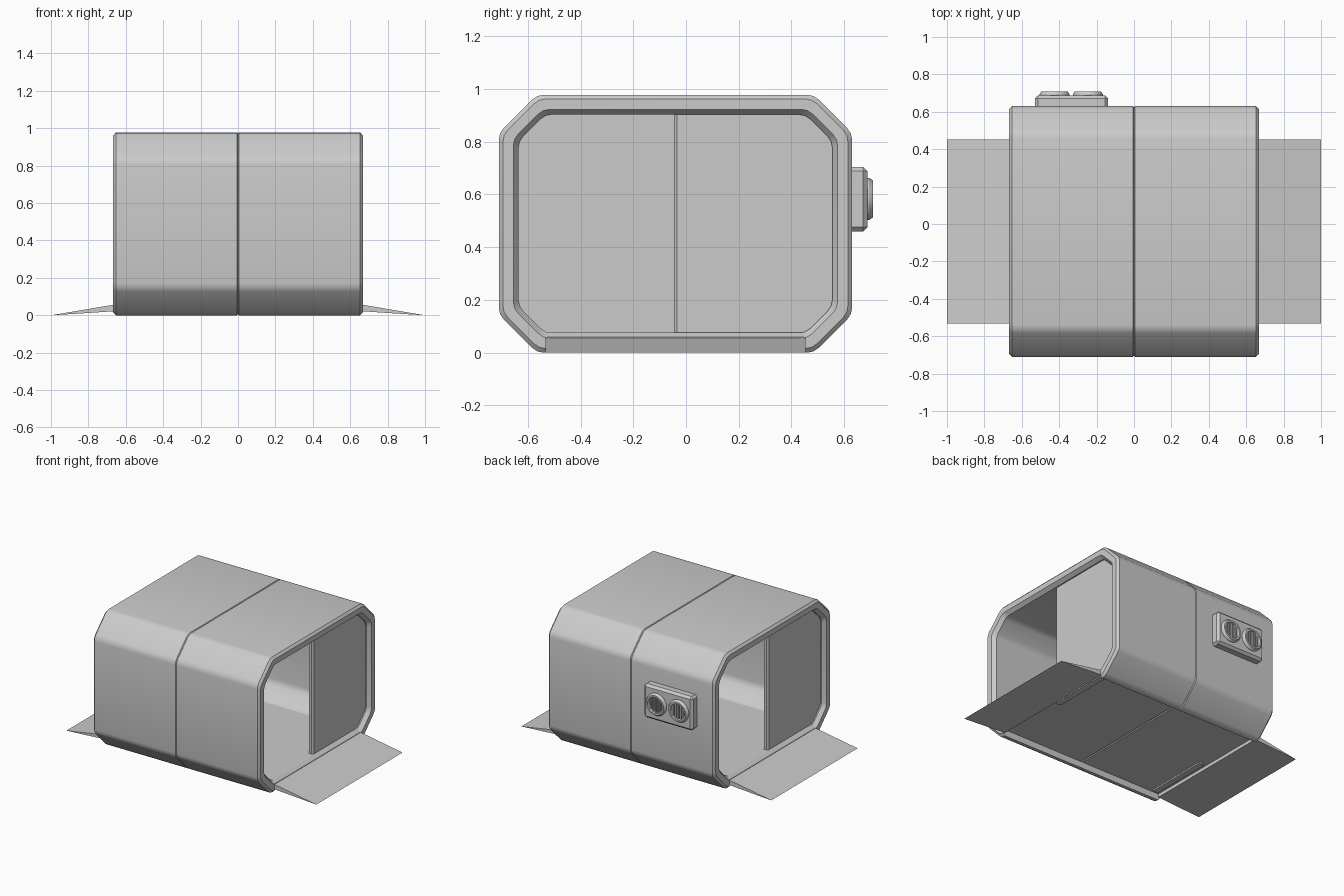
import bpy, bmesh, math
from mathutils import Vector

if "Cube" in bpy.data.objects:
    bpy.data.objects.remove(bpy.data.objects["Cube"])

CY, HW, H = -0.04, 0.67, 0.978      # tunnel centre, half width, height
Y0, Y1 = -0.533, 0.453              # floor edges


def finish(name, bm, angle=28):
    bmesh.ops.recalc_face_normals(bm, faces=bm.faces)
    me = bpy.data.meshes.new(name)
    bm.to_mesh(me)
    bm.free()
    ob = bpy.data.objects.new(name, me)
    bpy.context.collection.objects.link(ob)
    bpy.ops.object.select_all(action='DESELECT')
    ob.select_set(True)
    bpy.context.view_layer.objects.active = ob
    bpy.ops.object.shade_smooth_by_angle(angle=math.radians(angle))
    return ob


def half_ring(d, edge):
    """Right half of the rounded-corner octagon inset by d, bottom to top, as (y, z)."""
    c, t = 0.145 - 0.586 * d, 0.025
    w, lo, hi = HW - d, d, H - d
    raw = [(edge, lo), (w - c, lo), (w, lo + c), (w, hi - c), (w - c, hi), (0, hi)]
    raw = [Vector(p) for p in raw]
    pts = [raw[0]]
    for a, b, n in zip(raw, raw[1:], raw[2:]):
        p = b + (a - b).normalized() * t
        q = b + (n - b).normalized() * t
        pts += [p, (p + q) * 0.25 + b * 0.5, q]
    return pts + [raw[-1]]


def prism(name, pts, axis, a, b, bevel=0):
    """Extrude a 2D outline along x or y from a to b."""
    bm = bmesh.new()
    put = (lambda p, k: (k, p[0], p[1])) if axis == 'x' else (lambda p, k: (p[0], k, p[1]))
    rows = [[bm.verts.new(put(p, k)) for p in pts] for k in (a, b)]
    n = len(pts)
    for r in rows:
        bm.faces.new(r)
    for i in range(n):
        j = (i + 1) % n
        bm.faces.new((rows[0][i], rows[0][j], rows[1][j], rows[1][i]))
    if bevel:
        bmesh.ops.recalc_face_normals(bm, faces=bm.faces)
        bmesh.ops.bevel(bm, geom=bm.edges[:], offset=bevel, segments=1, affect='EDGES')
    return finish(name, bm)


def half_turn(ob, name):
    """Copy turned 180 degrees about the tunnel's vertical axis."""
    o = ob.copy()
    o.name = name
    o.rotation_euler.z = math.pi
    o.location.y = 2 * CY
    bpy.context.collection.objects.link(o)


# Shell half: open-bottomed octagonal tunnel with a chamfered end frame
stations = [(0, 0.075), (0.64, 0.075), (0.667, 0.055), (0.667, 0.016),
            (0.652, 0), (0.005, 0), (0, 0.006)]
bm = bmesh.new()
rows = []
for x, d in stations:
    right = half_ring(d, Y1 - CY)
    ring = right + [Vector((-p.x, p.y)) for p in reversed(right[:-1])]
    rows.append([bm.verts.new((x, p.x + CY, p.y)) for p in ring])
for r, s in zip(rows, rows[1:]):
    for i in range(len(r) - 1):
        bm.faces.new((r[i], r[i + 1], s[i + 1], s[i]))
for k in (0, -1):
    bm.faces.new([r[k] for r in rows])
shell = finish("shell_right", bm)
half_turn(shell, "shell_left")

# Recessed floor slab with bevelled sills and a groove under the centre seam
half = [(0, 0.054), (0.006, 0.046), (0.665, 0.046), (0.665, 0.06), (0.64, 0.077)]
prism("floor", half + [(-x, z) for x, z in reversed(half[1:])], 'y', Y0, Y1)

# Thin entry ramps
ramp = prism("ramp_right", [(1, 0), (0.655, 0.058), (0.655, 0.022), (0.85, 0.009)],
             'y', Y0, Y1)
half_turn(ramp, "ramp_left")

# Staggered partition panels, one half-width panel near each end
outline = [(p.x + CY, p.y) for p in half_ring(0.07, -0.006)]
outline[0] = (CY - 0.006, 0.036)
outline[1] = (outline[1][0], 0.036)
outline[-1] = (CY - 0.006, outline[-1][1])
panel = prism("partition_right", outline, 'x', 0.59, 0.632)
# Bevel only the free upright edges
mod = panel.modifiers.new("edge_bevel", 'BEVEL')
mod.width, mod.segments, mod.limit_method = 0.012, 1, 'WEIGHT'
attr = panel.data.attributes.new("bevel_weight_edge", 'FLOAT', 'EDGE')
for e in panel.data.edges:
    a, b = (panel.data.vertices[i].co for i in e.vertices)
    if abs(a.y - b.y) < 1e-4 and abs(a.y - CY + 0.006) < 1e-4 and abs(a.z - b.z) > 0.1:
        attr.data[e.index].value = 1
half_turn(panel, "partition_left")

# Vent housing on the back wall
prism("vent_housing", [(-0.53, 0.46), (-0.14, 0.46), (-0.14, 0.705), (-0.53, 0.705)],
      'y', 0.60, 0.688, 0.016)


def vent(name, cx, cz):
    # Lathed rim with a recessed disc
    n = 32
    prof = [(0.080, 0.68), (0.080, 0.694), (0.070, 0.709), (0.058, 0.709), (0.054, 0.69)]
    bm = bmesh.new()
    rings = [[bm.verts.new((cx + r * math.cos(2 * math.pi * i / n), y,
                            cz + r * math.sin(2 * math.pi * i / n))) for i in range(n)]
             for r, y in prof]
    for a, b in zip(rings, rings[1:]):
        for i in range(n):
            j = (i + 1) % n
            bm.faces.new((a[i], a[j], b[j], b[i]))
    bm.faces.new(rings[-1])
    finish(name + "_rim", bm)
    # Vertical slats
    for k in range(-2, 3):
        x = k * 0.02
        h = math.sqrt(0.055 ** 2 - x * x)
        prism(f"{name}_slat_{k + 3}", [(cx + x - 0.005, cz - h), (cx + x + 0.005, cz - h),
              (cx + x + 0.005, cz + h), (cx + x - 0.005, cz + h)], 'y', 0.686, 0.7)


vent("vent_a", -0.425, 0.583)
vent("vent_b", -0.247, 0.583)
